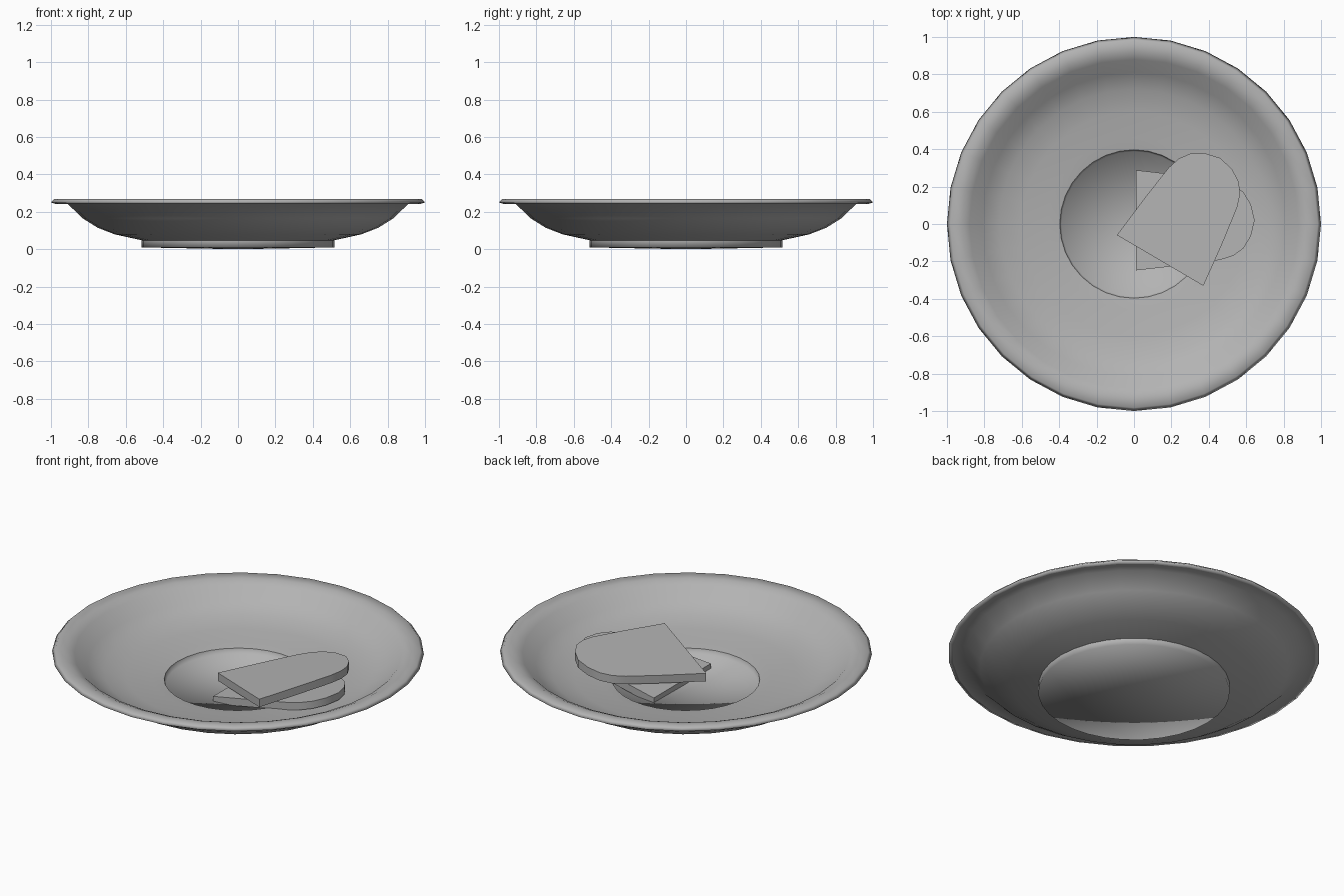
import bpy, math

if "Cube" in bpy.data.objects:
    bpy.data.objects.remove(bpy.data.objects["Cube"])

# Mid grey glaze shared by all parts
GREY = bpy.data.materials.new("mid_grey")
GREY.diffuse_color = (.45, .45, .45, 1)
GREY.use_nodes = True
GREY.node_tree.nodes["Principled BSDF"].inputs["Base Color"].default_value = GREY.diffuse_color


def make_object(name, verts, faces):
    mesh = bpy.data.meshes.new(name)
    mesh.from_pydata(verts, [], faces)
    mesh.update()
    mesh.materials.append(GREY)
    obj = bpy.data.objects.new(name, mesh)
    bpy.context.collection.objects.link(obj)
    return obj


def lathe(name, profile, sides):
    """Revolve (radius, z) points into a smooth surface; a zero radius closes it on the axis."""
    verts, rings, faces = [], [], []
    for r, z in profile:
        start, count = len(verts), sides if r else 1
        rings.append([start + i % count for i in range(sides)])
        verts += [(r * math.cos(2 * math.pi * i / sides), r * math.sin(2 * math.pi * i / sides), z)
                  for i in range(count)]
    for low, high in zip(rings, rings[1:]):
        for i in range(sides):
            j = (i + 1) % sides
            face = dict.fromkeys((low[i], low[j], high[j], high[i]))
            faces.append(tuple(face))
    obj = make_object(name, verts, faces)
    for p in obj.data.polygons:
        p.use_smooth = True
    return obj


def biscuit(name, base, angle, base_z, slope_u, slope_v, thickness):
    """Tapered slab with a rounded end; base is the middle of its straight edge."""
    half = [(0, .268), (.25, .24), (.45, .212), (.52, .19), (.575, .15), (.615, .085)]
    outline = [(u, -v) for u, v in half] + [(.635, 0)] + [(u, v) for u, v in reversed(half)]
    n = len(outline)
    ca, sa = math.cos(angle), math.sin(angle)
    verts = []
    for drop in (thickness, 0):
        for u, v in outline:
            verts.append((base[0] + u * ca - v * sa, base[1] + u * sa + v * ca,
                          base_z + slope_u * u + slope_v * v - drop))
    faces = [tuple(reversed(range(n))), tuple(range(n, 2 * n))]
    faces += [(i, (i + 1) % n, n + (i + 1) % n, n + i) for i in range(n)]
    obj = make_object(name, verts, faces)
    bpy.ops.object.select_all(action='DESELECT')
    obj.select_set(True)
    bpy.context.view_layer.objects.active = obj
    bpy.ops.object.shade_smooth_by_angle(angle=math.radians(35))
    return obj


SIDES = 32

# Low foot with its base
lathe("foot", [(0, 0), (.515, .01), (.515, .048)], SIDES)

# Outer wall of the dish
lathe("outer_wall", [(.515, .048), (.66, .08), (.75, .115), (.83, .165), (.91, .242), (.978, .243)], SIDES)

# Rim and inner wall
lathe("rim_and_inner_wall", [
    (.978, .243), (1.0, .25), (.982, .268), (.92, .264),
    (.88, .246), (.81, .182), (.72, .14), (.6, .115), (.46, .102), (.397, .092)], SIDES)

# Sunken well in the middle
lathe("well", [(.397, .092), (.388, .062), (0, .056)], SIDES)

# Two biscuits leaning on each other in the dish
biscuit("lower_biscuit", (.01, .02), 0, .088, .14, 0, .044)
biscuit("upper_biscuit", (.14, -.195), math.radians(59.6), .164, .086, -.131, .047)
